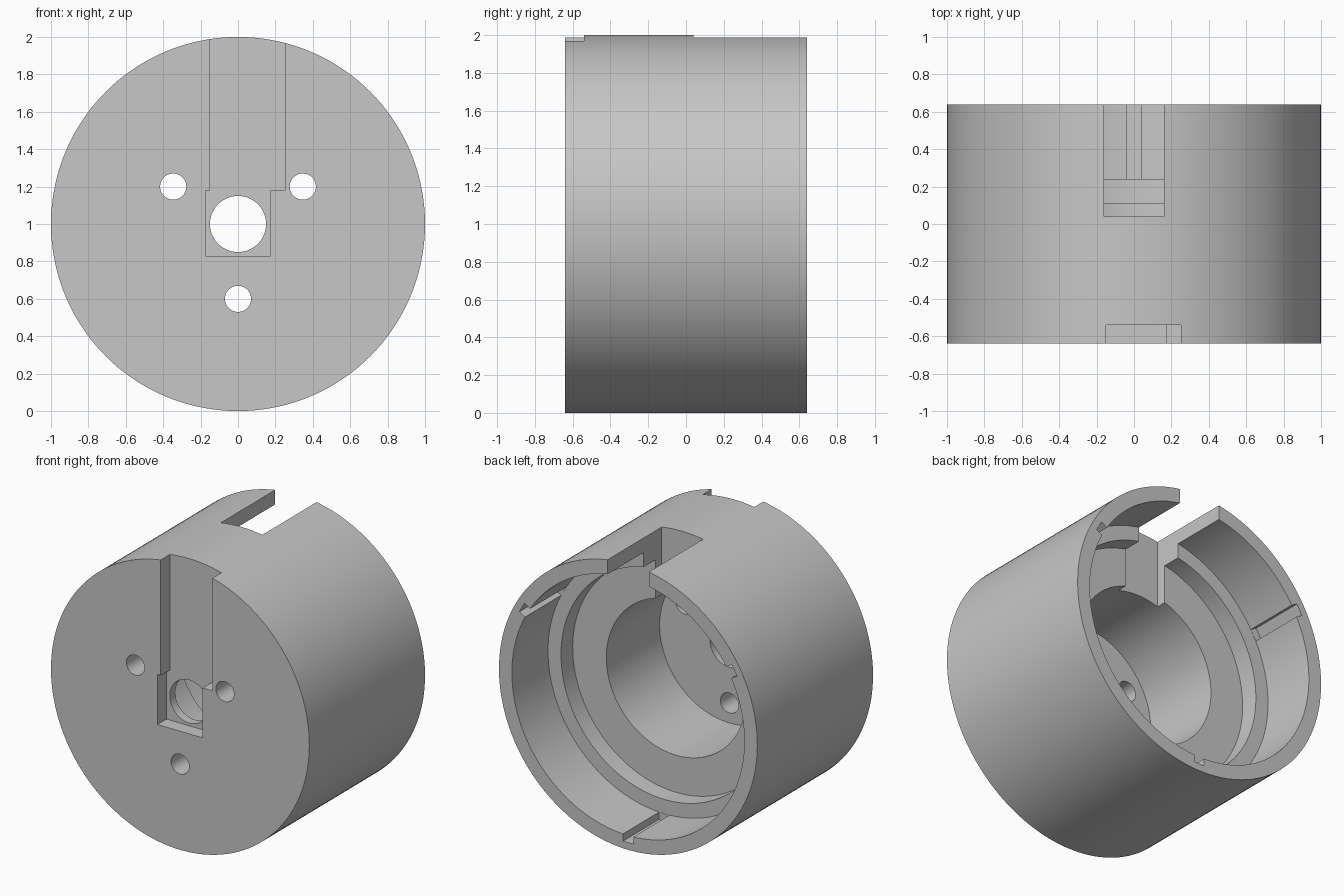
import bpy
import bmesh
import math
from mathutils import Matrix, Vector

cube = bpy.data.objects.get("Cube")
if cube:
    bpy.data.objects.remove(cube, do_unlink=True)

SEGMENTS = 144
CENTRE_Z = 1.0
FRONT, BACK = -0.64, 0.64

grey = bpy.data.materials.new("plain grey")
grey.use_nodes = True
grey.diffuse_color = (0.57, 0.57, 0.57, 1)
grey.node_tree.nodes["Principled BSDF"].inputs["Base Color"].default_value = grey.diffuse_color


def finish(name, bm):
    bmesh.ops.recalc_face_normals(bm, faces=bm.faces)
    mesh = bpy.data.meshes.new(name)
    bm.to_mesh(mesh)
    bm.free()
    mesh.materials.append(grey)
    obj = bpy.data.objects.new(name, mesh)
    bpy.context.collection.objects.link(obj)
    return obj


def revolve(name, profile):
    """Spin a closed (radius, y) outline around the y axis."""
    bm = bmesh.new()
    rings = []
    for i in range(SEGMENTS):
        a = math.tau * i / SEGMENTS
        rings.append([bm.verts.new((r * math.sin(a), y, CENTRE_Z + r * math.cos(a)))
                      for r, y in profile])
    for i in range(SEGMENTS):
        here, there = rings[i], rings[(i + 1) % SEGMENTS]
        for j in range(len(profile)):
            k = (j + 1) % len(profile)
            bm.faces.new((here[j], here[k], there[k], there[j]))
    return finish(name, bm)


def prism(name, outline, y0, y1, angle=0):
    """Extrude an (x, z) outline, measured from the axis, along y."""
    bm = bmesh.new()
    turn = Matrix.Rotation(angle, 3, "Y")
    points = [turn @ Vector((x, 0, z)) for x, z in outline]
    face = bm.faces.new([bm.verts.new((p.x, y0, p.z + CENTRE_Z)) for p in points])
    grown = bmesh.ops.extrude_face_region(bm, geom=[face])["geom"]
    bmesh.ops.translate(bm, vec=(0, y1 - y0, 0),
                        verts=[v for v in grown if isinstance(v, bmesh.types.BMVert)])
    obj = finish(name, bm)
    obj.hide_render = True
    return obj


def box(x0, x1, z0, z1):
    return [(x0, z0), (x1, z0), (x1, z1), (x0, z1)]


def circle(radius, x=0, z=0, sides=48):
    return [(x + radius * math.cos(math.tau * i / sides),
             z + radius * math.sin(math.tau * i / sides)) for i in range(sides)]


# Cup body with a stepped bore open at the back and a centre hole in front
body = revolve("housing", [
    (0.15, FRONT), (1.0, FRONT), (1.0, BACK), (0.9, BACK), (0.9, 0.24),
    (0.8, 0.24), (0.8, 0.11), (0.54, 0.11), (0.54, -0.48), (0.15, -0.48)])

# Shallow square pocket and offset channel on the front
cutters = [prism("front_channel_cutter", [
    (-0.15, 1.1), (0.25, 1.1), (0.25, 0.18), (0.175, 0.18),
    (0.175, -0.17), (-0.175, -0.17), (-0.175, 0.18), (-0.15, 0.18)],
    FRONT - 0.1, -0.54)]

# Open notch through the top of the back wall
cutters.append(prism("back_notch_cutter", box(-0.16, 0.16, 0.2, 1.1), 0.04, BACK + 0.1))

# Three screw holes and three keyway grooves, evenly spaced
for i in range(3):
    angle = math.pi + math.tau * i / 3
    cutters.append(prism("screw_hole_cutter", circle(0.07, 0, 0.4),
                         FRONT - 0.1, -0.3, angle))
    cutters.append(prism("groove_cutter", box(-0.04, 0.04, 0.85, 0.95),
                         0.241, BACK + 0.1, angle))

for cutter in cutters:
    mod = body.modifiers.new(cutter.name, "BOOLEAN")
    mod.operation = "DIFFERENCE"
    mod.solver = "EXACT"
    mod.object = cutter

# Bake the cuts and drop the cutters
bpy.context.view_layer.update()
evaluated = body.evaluated_get(bpy.context.evaluated_depsgraph_get())
baked = bpy.data.meshes.new_from_object(evaluated)
body.modifiers.clear()
body.data = baked
for cutter in cutters:
    bpy.data.objects.remove(cutter, do_unlink=True)

# Smooth round walls, crisp edges
for obj in bpy.context.selected_objects:
    obj.select_set(False)
body.select_set(True)
bpy.context.view_layer.objects.active = body
bpy.ops.object.shade_smooth_by_angle(angle=math.radians(30))
